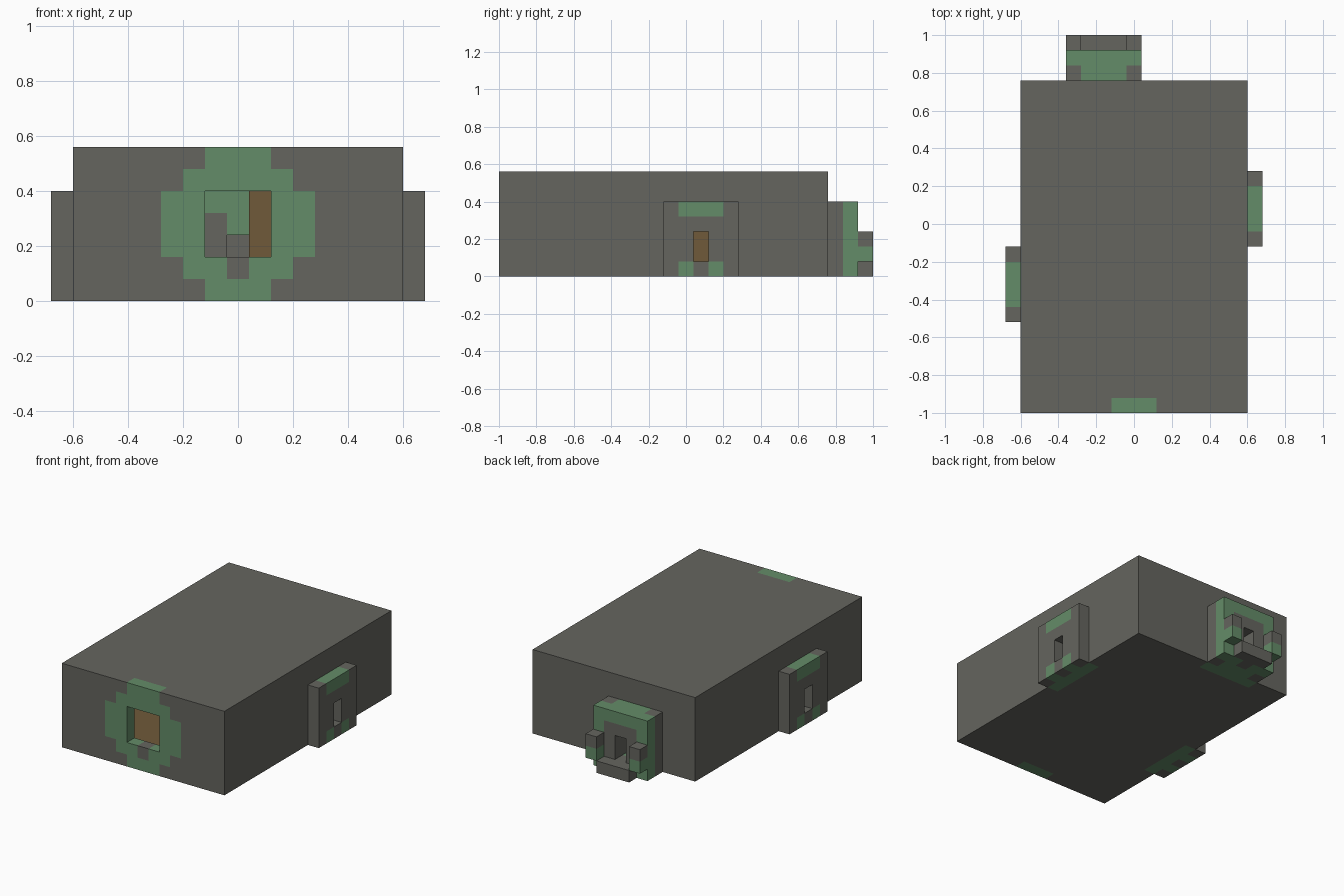
import bpy
import bmesh
from itertools import product
from mathutils import Vector

cube = bpy.data.objects.get("Cube")
if cube:
    bpy.data.objects.remove(cube, do_unlink=True)

UNIT = 0.08
SIZE = (17, 25, 7)
ORIGIN = Vector((-0.68, -1.0, 0.0))
BACK = 6                        # centre column of the rear porch
SIDE = {0: 8, 16: 13}           # centre row of each side porch


def material(name, rgb):
    mat = bpy.data.materials.new(name)
    mat.use_nodes = True
    mat.diffuse_color = (*rgb, 1)
    mat.node_tree.nodes["Principled BSDF"].inputs["Base Color"].default_value = (*rgb, 1)
    return mat


STONE, MOSS, WOOD = range(3)
MATERIALS = [material("stone grey", (0.130, 0.130, 0.114)),
             material("moss green", (0.127, 0.262, 0.138)),
             material("wood brown", (0.160, 0.102, 0.042))]


def side_centre(i):
    return SIDE[0] if i <= 1 else SIDE[16]


def kind(i, j, k):
    """Say what fills one block of the building."""
    if not all(0 <= c < n for c, n in zip((i, j, k), SIZE)):
        return "air"
    # Openings: front doorway, side windows, rear window
    if j == 0 and 7 <= i <= 9 and 2 <= k <= 4:
        return "air"
    if (i <= 1 or i >= 15) and j == side_centre(i) and k in (1, 2):
        return "air"
    if i == BACK and 21 <= j <= 23 and k in (1, 2):
        return "air"
    # Thin rear porch with two posts and a sill
    d = abs(i - BACK)
    if d <= 2 and 21 <= j <= 23 and k <= 4:
        return "porch"
    if j == 24 and ((d == 2 and k in (1, 2)) or (d <= 1 and k == 0)):
        return "porch"
    # Hollow main block
    if 2 <= i <= 14 and 1 <= j <= 20 and 1 <= k <= 5:
        return "room"
    if 1 <= i <= 15 and j <= 21:
        return "wall"
    # Side porches
    if i in SIDE and abs(j - SIDE[i]) <= 2 and k <= 4:
        return "wall"
    return "air"


def colour(i, j, k):
    """Moss grows round the openings."""
    moss = False
    d = abs(i - BACK)
    if j == 0:
        moss = abs(i - 8) <= min(3, 4 - abs(k - 3)) and (i, k) != (8, 1)
    elif i in SIDE:
        moss = abs(j - SIDE[i]) <= 1 and k == 4 or abs(j - SIDE[i]) == 1 and k == 0
    elif i in (1, 15):
        moss = k == 0 and abs(j - side_centre(i)) <= 2
    elif j == 24:
        moss = k == 1
    elif j == 23:
        moss = d == 2 or k == 4 or (k == 0 and d == 1)
    elif j == 22:
        moss = d <= 1 and k in (0, 4)
    elif j == 21:
        moss = d <= 2 and k == 0
    return MOSS if moss else STONE


def part_name(cell, own, other):
    if other == "room":
        return "room_lining"
    if own == "porch":
        return "back_porch"
    if cell[0] == 0:
        return "right_porch"
    if cell[0] == 16:
        return "left_porch"
    return "main_block"


# Collect the visible block faces of each part
parts = {}
for cell in product(*map(range, SIZE)):
    own = kind(*cell)
    if own not in ("wall", "porch"):
        continue
    for axis, step in product(range(3), (-1, 1)):
        near = list(cell)
        near[axis] += step
        other = kind(*near)
        if other != "air" and not (own == "wall" and other in ("room", "porch")):
            continue
        if other == "porch" and cell[1] != 21:
            continue
        bm = parts.setdefault(part_name(cell, own, other), bmesh.new()) \
            if part_name(cell, own, other) not in parts else parts[part_name(cell, own, other)]
        normal, u = Vector((0, 0, 0)), Vector((0, 0, 0))
        normal[axis] = step
        u[(axis + 1) % 3] = 1
        v = normal.cross(u)
        centre = Vector(cell) + Vector((0.5, 0.5, 0.5)) + normal / 2
        corners = [centre + (a * u + b * v) / 2
                   for a, b in ((-1, -1), (1, -1), (1, 1), (-1, 1))]
        face = bm.faces.new([bm.verts.new(ORIGIN + c * UNIT) for c in corners])
        face.material_index = WOOD if other == "room" else colour(*cell)

# Weld each part and place it in the scene
for name, bm in parts.items():
    bmesh.ops.remove_doubles(bm, verts=bm.verts, dist=0.001)
    mesh = bpy.data.meshes.new(name)
    bm.to_mesh(mesh)
    bm.free()
    for mat in MATERIALS:
        mesh.materials.append(mat)
    bpy.context.collection.objects.link(bpy.data.objects.new(name, mesh))
